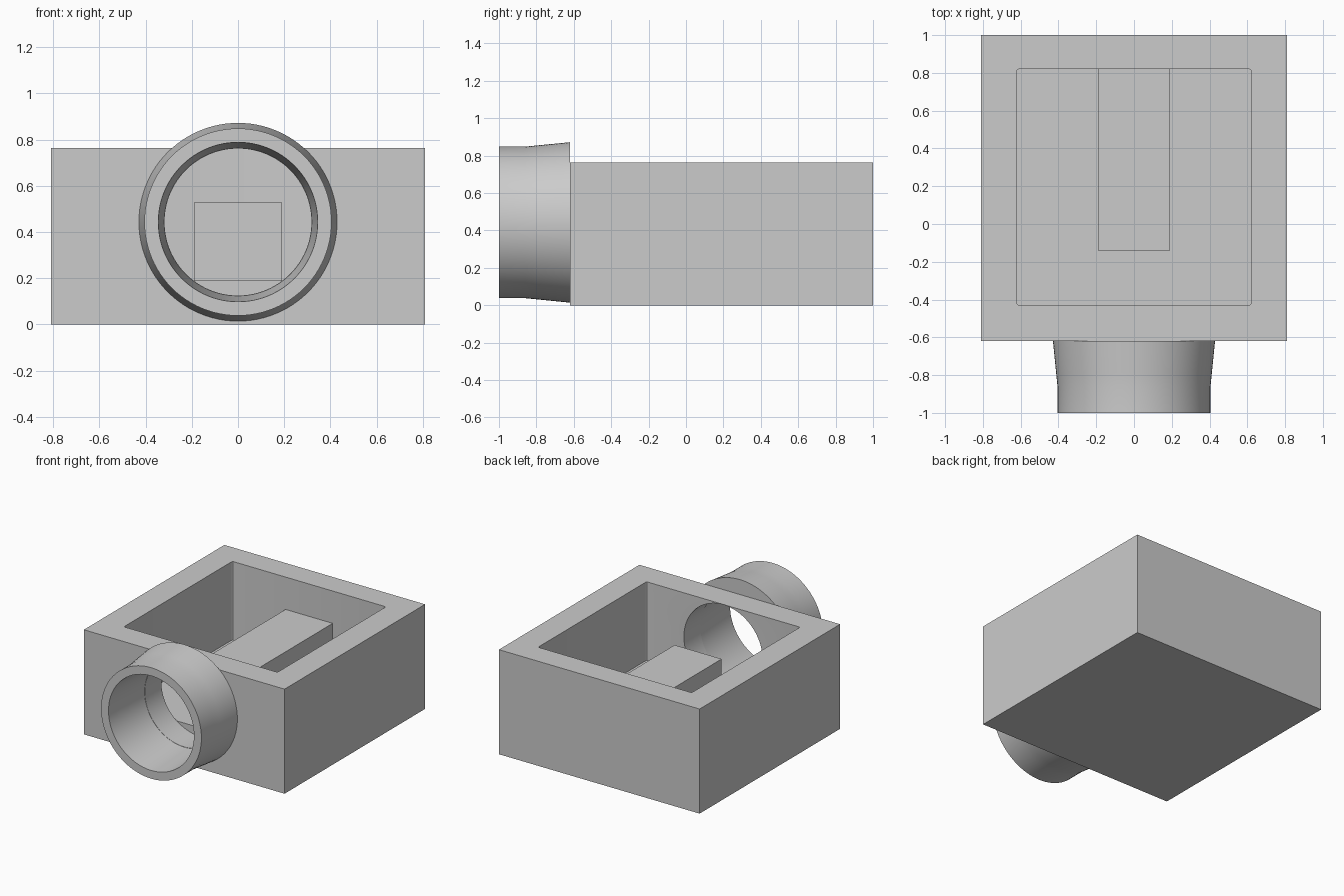
import bpy, bmesh, math

if "Cube" in bpy.data.objects:
    bpy.data.objects.remove(bpy.data.objects["Cube"], do_unlink=True)

grey = bpy.data.materials.new("plain_grey")
grey.use_nodes = True
grey.diffuse_color = (0.6, 0.6, 0.6, 1)
grey.node_tree.nodes["Principled BSDF"].inputs["Base Color"].default_value = (0.6, 0.6, 0.6, 1)

AXIS_Z = 0.443
FRONT = -0.62       # front face of the housing
INNER_FRONT = -0.43  # inside face of the front wall


def finish(name, bm):
    bmesh.ops.recalc_face_normals(bm, faces=bm.faces)
    mesh = bpy.data.meshes.new(name)
    bm.to_mesh(mesh)
    bm.free()
    mesh.materials.append(grey)
    ob = bpy.data.objects.new(name, mesh)
    bpy.context.collection.objects.link(ob)
    return ob


def box(name, x, y, z, corner=0):
    """Box from (min, max) ranges, optionally rounding its upright edges."""
    bm = bmesh.new()
    bmesh.ops.create_cube(bm, size=1)
    for v in bm.verts:
        v.co = [r[0] if c < 0 else r[1] for c, r in zip(v.co, (x, y, z))]
    if corner:
        upright = [e for e in bm.edges if abs(e.verts[0].co.z - e.verts[1].co.z) > 0.01]
        bmesh.ops.bevel(bm, geom=upright, offset=corner, segments=3,
                        profile=0.5, affect='EDGES')
    return finish(name, bm)


def lathe(name, profile, closed, sides=96):
    """Revolve (radius, y) points around the pipe axis."""
    bm = bmesh.new()
    rings = []
    for r, y in profile:
        angles = [math.tau * i / sides for i in range(sides)]
        rings.append([bm.verts.new((r * math.cos(a), y, AXIS_Z + r * math.sin(a)))
                      for a in angles])
    pairs = list(zip(rings, rings[1:]))
    if closed:
        pairs.append((rings[-1], rings[0]))
    else:
        bm.faces.new(rings[0])
        bm.faces.new(rings[-1])
    for a, b in pairs:
        for i in range(sides):
            j = (i + 1) % sides
            bm.faces.new((a[i], a[j], b[j], b[i]))
    return finish(name, bm)


def smooth(ob):
    bpy.ops.object.select_all(action='DESELECT')
    ob.select_set(True)
    bpy.context.view_layer.objects.active = ob
    bpy.ops.object.shade_smooth_by_angle(angle=math.radians(30))


def cut(ob, cutter):
    cutter.hide_render = True
    mod = ob.modifiers.new("cut", 'BOOLEAN')
    mod.operation = 'DIFFERENCE'
    mod.solver = 'EXACT'
    mod.object = cutter
    bpy.context.view_layer.objects.active = ob
    bpy.ops.object.modifier_apply(modifier=mod.name)
    bpy.data.objects.remove(cutter, do_unlink=True)


# Open-topped housing with a round port through its front wall
housing = box("housing", (-0.81, 0.81), (FRONT, 1), (0, 0.763))
cut(housing, box("cavity_cutter", (-0.62, 0.62), (INNER_FRONT, 0.82), (0.19, 1), 0.012))
cut(housing, lathe("port_cutter", [(0.318, FRONT - 0.1), (0.318, INNER_FRONT + 0.001)], False))
smooth(housing)

# Raised block on the cavity floor, joined to the back wall
box("inner_block", (-0.19, 0.19), (-0.14, 0.83), (0.18, 0.527))

# Hollow connector pipe, flaring toward the housing
pipe = lathe("connector_pipe", [(0.405, -1), (0.405, -0.86), (0.412, -0.79), (0.429, FRONT),
                                (0.32, FRONT), (0.345, -1)], True)
smooth(pipe)
